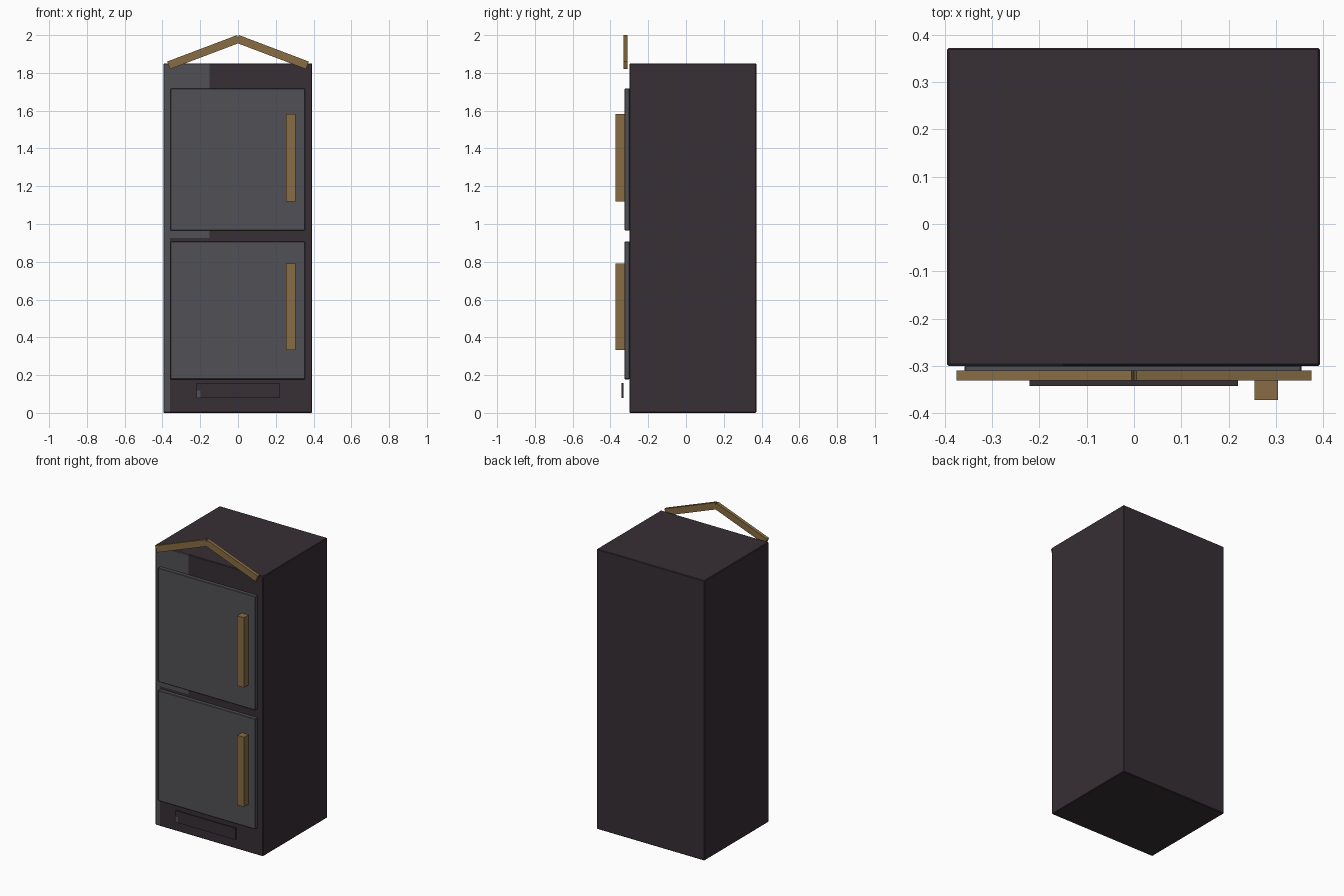
import bpy, bmesh, math
from mathutils import Matrix, Vector

if "Cube" in bpy.data.objects:
    bpy.data.objects.remove(bpy.data.objects["Cube"])


def material(name, rgb):
    m = bpy.data.materials.new(name)
    m.diffuse_color = (*rgb, 1.0)
    m.use_nodes = True
    m.node_tree.nodes["Principled BSDF"].inputs["Base Color"].default_value = m.diffuse_color
    return m


DARK = material("dark_plum", (0.038, 0.028, 0.036))
GREY = material("slate_grey", (0.083, 0.079, 0.091))
BRASS = material("brass", (0.248, 0.152, 0.058))


def box(name, x, y, z, mats, bevel=0.0, cuts=(), rule=None):
    """Box between (min, max) ranges, with optional face cuts and colour rule."""
    lo, hi = Vector((x[0], y[0], z[0])), Vector((x[1], y[1], z[1]))
    size = hi - lo
    bm = bmesh.new()
    bmesh.ops.create_cube(bm, size=1, matrix=Matrix.Translation((lo + hi) / 2) @ Matrix.Diagonal((*size, 1)))
    if bevel:
        bmesh.ops.bevel(bm, geom=bm.edges[:], offset=bevel, segments=1, affect='EDGES')
    for axis, value in cuts:
        co, no = Vector(), Vector()
        co[axis], no[axis] = value, 1
        bmesh.ops.bisect_plane(bm, geom=bm.verts[:] + bm.edges[:] + bm.faces[:], plane_co=co, plane_no=no)
    bm.normal_update()
    if rule:
        for f in bm.faces:
            f.material_index = int(rule(f.calc_center_median(), f.normal))
    me = bpy.data.meshes.new(name)
    bm.to_mesh(me)
    bm.free()
    for m in mats:
        me.materials.append(m)
    ob = bpy.data.objects.new(name, me)
    bpy.context.collection.objects.link(ob)
    return ob


# Cabinet, with a lighter panel on the upper left of the front and down the left edge
def light_panel(c, n):
    return n.y < -0.5 and (c.x < -0.36 or (c.x < -0.15 and c.z > 0.925))


box("cabinet", (-0.395, 0.393), (-0.3, 0.372), (0, 1.85), [DARK, GREY], 0.004,
    [(0, -0.36), (0, -0.15), (2, 0.925)], light_panel)

# Doors with tall bar handles
for label, door_z, handle_z in (("upper", (0.965, 1.717), (1.12, 1.582)),
                                ("lower", (0.178, 0.908), (0.332, 0.792))):
    box(label + "_door", (-0.358, 0.354), (-0.325, -0.298), door_z, [GREY], 0.003)
    box(label + "_handle", (0.254, 0.304), (-0.372, -0.324), handle_z, [BRASS])

# Toe plate standing off the base, with a small light corner
box("toe_plate", (-0.221, 0.22), (-0.342, -0.331), (0.08, 0.157), [DARK, GREY], 0,
    [(0, -0.198), (2, 0.118)], lambda c, n: n.y < -0.5 and c.x < -0.198 and c.z < 0.118)

# Gabled top trim: two mirrored sloping bars
start, end = Vector((-0.375, 0, 1.86)), Vector((-0.005, 0, 2.0))
slope = math.atan2(end.z - start.z, end.x - start.x)
for side, label in ((1, "left"), (-1, "right")):
    half = (end - start).length / 2
    bar = box(label + "_top_trim", (-half, half), (-0.331, -0.309), (-0.043, 0), [BRASS])
    mid = (start + end) / 2
    bar.location = (mid.x * side, 0, mid.z)
    bar.rotation_euler = (0, -slope * side, 0)
